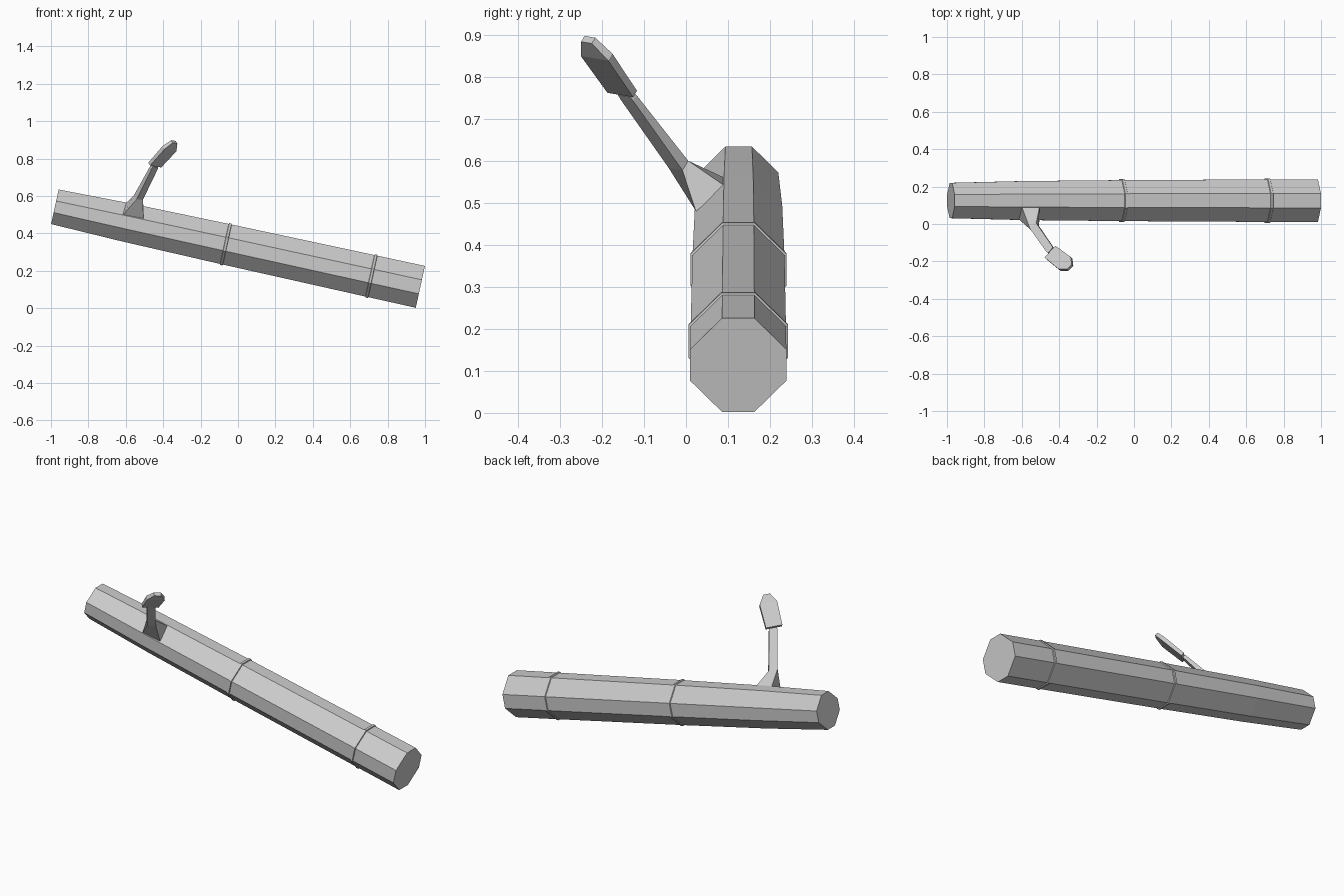
import bpy
from mathutils import Vector

if "Cube" in bpy.data.objects:
    bpy.data.objects.remove(bpy.data.objects["Cube"])


def loft(name, sections):
    """Skin a closed solid through cross-sections with equal point counts."""
    n = len(sections[0])
    verts = [p for s in sections for p in s]
    faces = [list(range(n))[::-1], list(range(len(verts) - n, len(verts)))]
    for i in range(len(sections) - 1):
        for j in range(n):
            k = (j + 1) % n
            faces.append([i * n + j, i * n + k, (i + 1) * n + k, (i + 1) * n + j])
    mesh = bpy.data.meshes.new(name)
    mesh.from_pydata(verts, [], faces)
    obj = bpy.data.objects.new(name, mesh)
    bpy.context.collection.objects.link(obj)
    bpy.context.view_layer.objects.active = obj
    bpy.ops.object.mode_set(mode='EDIT')
    bpy.ops.mesh.select_all(action='SELECT')
    bpy.ops.mesh.normals_make_consistent(inside=False)
    bpy.ops.object.mode_set(mode='OBJECT')
    return obj


# Sloping log axis
start = Vector((-0.979, 0.1255, 0.542))
end = Vector((0.975, 0.1245, 0.114))
axis = (end - start).normalized()
side = Vector((0, 1, 0))
up = axis.cross(side).normalized()
if up.z < 0:
    up = -up


def octagon(x, r, shift=0.0):
    """Eight-sided section of half-width r where the axis passes x."""
    c = start.lerp(end, (x - start.x) / (end.x - start.x)) + axis * shift
    a = r * 0.335
    pts = [(r, -a), (r, a), (a, r), (-a, r), (-r, a), (-r, -a), (-a, -r), (a, -r)]
    return [c + side * u + up * v for u, v in pts]


# Tapered log
loft("log", [octagon(x, r) for x, r in
             [(-0.979, 0.0945), (-0.6, 0.104), (-0.065, 0.1095),
              (0.713, 0.1135), (0.975, 0.1145)]])

# Raised bands around the log
for name, x, r in [("middle_band", -0.065, 0.1095), ("end_band", 0.713, 0.1135)]:
    loft(name, [octagon(x, r - 0.002, -0.009), octagon(x, r + 0.005, -0.006),
                octagon(x, r + 0.005, 0.006), octagon(x, r - 0.002, 0.009)])

# Twig directions: along its width and through its thickness
wide = Vector((0.69, 0.71, -0.12)).normalized()
thick = Vector((-0.46, 0.45, 0.76)).normalized()


def slab(c, hw, ht):
    c = Vector(c)
    return [c + wide * hw * s + thick * ht * t
            for s, t in [(1, 1), (1, -1), (-1, -1), (-1, 1)]]


# Twig with flared root on the log
root = [Vector(p) for p in [(-0.505, 0.092, 0.541), (-0.505, 0.024, 0.48),
                            (-0.617, 0.026, 0.497), (-0.6, 0.092, 0.56)]]
loft("twig", [root,
              slab((-0.532, -0.018, 0.592), 0.023, 0.015),
              slab((-0.449, -0.137, 0.752), 0.022, 0.009),
              slab((-0.444, -0.144, 0.761), 0.020, 0.008)])

# Flat leaf at the twig's tip
loft("leaf", [slab((-0.445, -0.152, 0.765), 0.043, 0.010),
              slab((-0.366, -0.213, 0.853), 0.046, 0.011),
              slab((-0.341, -0.233, 0.889), 0.018, 0.009)])
